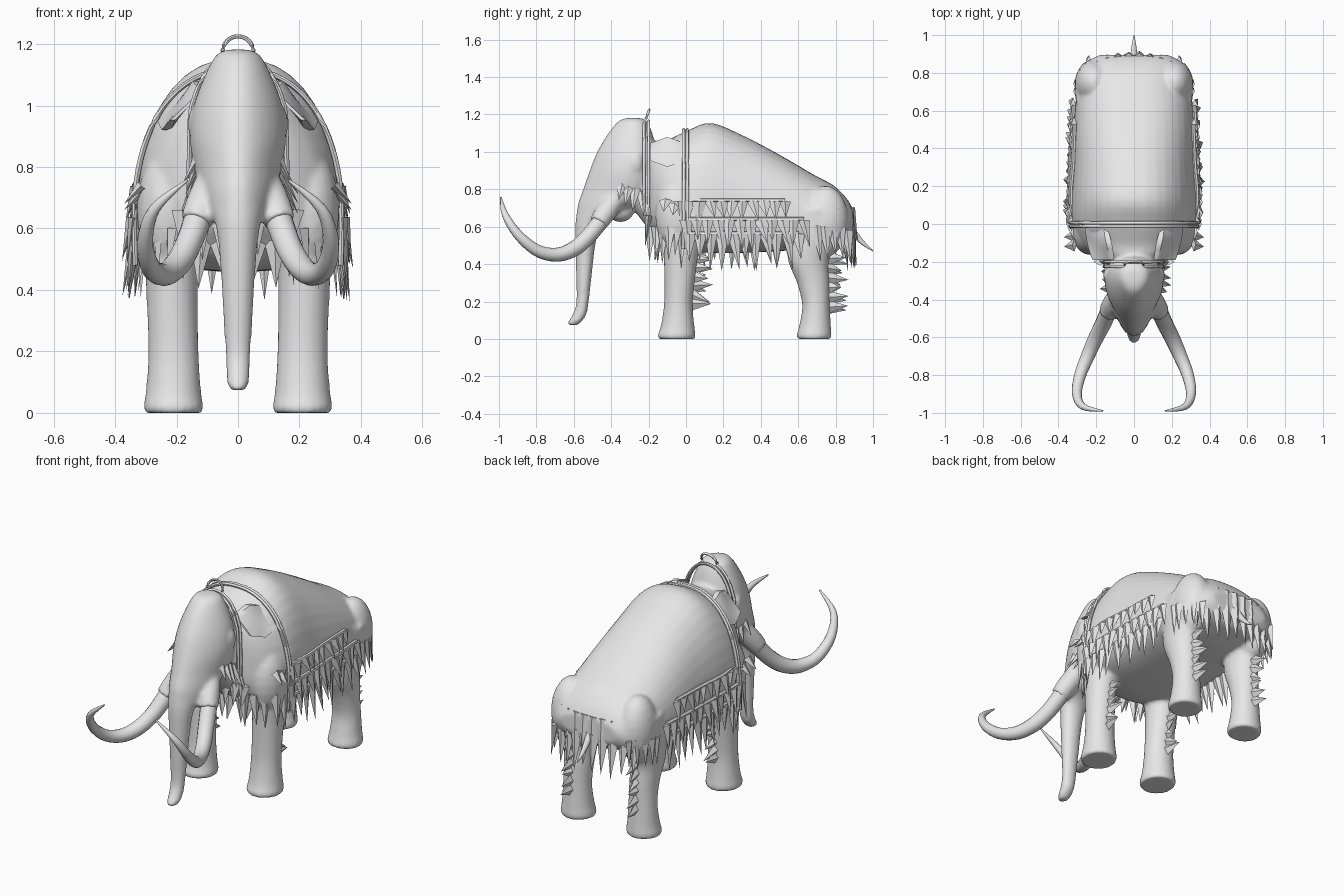
import bpy, bmesh, math, random
from mathutils import Vector as V

random.seed(4)
if "Cube" in bpy.data.objects:
    bpy.data.objects.remove(bpy.data.objects["Cube"], do_unlink=True)

grey = bpy.data.materials.new("plain grey")
grey.use_nodes = True
grey.diffuse_color = (0.8, 0.8, 0.8, 1)
grey.node_tree.nodes["Principled BSDF"].inputs["Base Color"].default_value = (0.8, 0.8, 0.8, 1)


def finish(name, bm, smooth=True):
    bmesh.ops.recalc_face_normals(bm, faces=bm.faces)
    mesh = bpy.data.meshes.new(name)
    bm.to_mesh(mesh)
    bm.free()
    ob = bpy.data.objects.new(name, mesh)
    bpy.context.collection.objects.link(ob)
    mesh.materials.append(grey)
    if smooth:
        bpy.ops.object.select_all(action='DESELECT')
        ob.select_set(True)
        bpy.context.view_layer.objects.active = ob
        bpy.ops.object.shade_smooth_by_angle(angle=math.radians(45))
    return ob


def spline(pts, steps=4):
    """Smooth curve through tuples of any length."""
    p = [V(q) for q in pts]
    p = [p[0]] + p + [p[-1]]
    out = []
    for a, b, c, d in zip(p, p[1:], p[2:], p[3:]):
        for i in range(steps):
            t = i / steps
            out.append(b + (c - a) * (t / 2) + (a * 2 - b * 5 + c * 4 - d) * (t * t / 2)
                       + (b * 3 - a - c * 3 + d) * (t ** 3 / 2))
    return out + [p[-1]]


def loft(name, rings):
    bm = bmesh.new()
    loops = [[bm.verts.new(v) for v in r] for r in rings]
    n = len(loops[0])
    for a, b in zip(loops, loops[1:]):
        for i in range(n):
            bm.faces.new((a[i], a[(i + 1) % n], b[(i + 1) % n], b[i]))
    bm.faces.new(loops[0])
    bm.faces.new(loops[-1])
    return finish(name, bm)


def angles(n):
    return [2 * math.pi * i / n for i in range(n)]


def power(value, p):
    return math.copysign(abs(value) ** p, value)


def tube(name, pts, n=10, steps=4):
    """Tube through (x, y, z, radius) points."""
    path = spline(pts, steps)
    rings = []
    for i, q in enumerate(path):
        d = (path[min(i + 1, len(path) - 1)] - path[max(i - 1, 0)]).to_3d()
        u = d.cross(V((0.3, 0.2, 1)) if abs(d.normalized().z) < 0.9 else V((0, 1, 0))).normalized()
        w = d.cross(u).normalized()
        r = max(q[3], 0.001)
        rings.append([q.to_3d() + (u * math.cos(a) + w * math.sin(a)) * r for a in angles(n)])
    return loft(name, rings)


def ball(name, centre, size):
    bm = bmesh.new()
    bmesh.ops.create_uvsphere(bm, u_segments=20, v_segments=12, radius=1)
    bmesh.ops.scale(bm, vec=size, verts=bm.verts)
    bmesh.ops.translate(bm, vec=centre, verts=bm.verts)
    return finish(name, bm)


def tuft(bm, base, tip, along, width, depth=0.016):
    """Flat pointed lock of hair."""
    base, tip, along = V(base), V(tip), V(along).normalized()
    out = along.cross(tip - base).normalized() * depth
    ring = [bm.verts.new(base + o) for o in (along * width, out, -along * width, -out)]
    end = bm.verts.new(tip)
    for i in range(4):
        bm.faces.new((ring[i], ring[(i + 1) % 4], end))
    bm.faces.new(ring)


def rand(a, b):
    return random.uniform(a, b)


# Torso: y, bottom, widest height, top, half width
torso = spline([(-.30, .72, .85, 1.0, .09), (-.21, .60, .75, 1.02, .14), (-.17, .56, .7, 1.05, .21),
                (-.11, .5, .66, 1.06, .28), (0, .47, .62, 1.11, .33), (.13, .46, .6, 1.155, .335),
                (.3, .46, .6, 1.09, .325), (.5, .47, .6, .985, .32), (.68, .48, .6, .88, .305),
                (.79, .5, .6, .82, .28), (.86, .52, .61, .75, .245), (.895, .57, .63, .69, .18)])


def torso_ring(s, n=40, grow=0.0):
    y, low, mid, top, w = s
    ring = []
    for a in angles(n):
        h = (top - mid if math.sin(a) > 0 else mid - low) + grow
        ring.append(V(((w + grow) * power(math.cos(a), .86), y, mid + h * power(math.sin(a), .9))))
    return ring


def half_width(y):
    return min(torso, key=lambda s: abs(s[0] - y))[4]


flesh = [loft("body", [torso_ring(s) for s in torso])]

# Head flowing into the trunk: height, front, back, half width
head = spline([(1.182, -.31, -.25, .03), (1.165, -.36, -.21, .07), (1.1, -.415, -.18, .105),
               (1.0, -.475, -.16, .14), (.9, -.515, -.16, .152), (.8, -.55, -.17, .14),
               (.73, -.575, -.24, .122), (.67, -.585, -.36, .095), (.61, -.592, -.455, .072),
               (.5, -.592, -.485, .059), (.35, -.588, -.503, .05), (.2, -.586, -.52, .041),
               (.13, -.607, -.533, .038), (.09, -.632, -.56, .034), (.073, -.628, -.58, .02)])
flesh.append(loft("head", [[V((s[3] * math.cos(a) * (1 + .25 * math.sin(a) * min(1, s[3] / .14)),
                               (s[1] + s[2]) / 2 + (s[2] - s[1]) / 2 * math.sin(a), s[0]))
                            for a in angles(28)] for s in head]))
flesh.append(ball("lower_jaw", (0, -.35, .68), (.07, .07, .055)))

# Legs: height, centre x, centre y, radius x, radius y
FRONT = [(.7, .21, -.02, .1, .12), (.5, .215, -.025, .09, .1), (.4, .215, -.03, .084, .088),
         (.2, .21, -.04, .082, .077), (.07, .21, -.045, .09, .09), (.02, .21, -.05, .098, .102),
         (0, .21, -.05, .094, .098)]
BACK = [(.7, .22, .7, .09, .15), (.55, .22, .68, .09, .14), (.42, .215, .655, .084, .11),
        (.3, .21, .68, .078, .087), (.18, .21, .695, .078, .074), (.07, .21, .69, .087, .085),
        (.02, .21, .685, .096, .094), (0, .21, .685, .092, .09)]
# Tusk: x, y, z, radius
TUSK = [(.125, -.44, .65, .045), (.165, -.53, .54, .043), (.205, -.61, .475, .041), (.245, -.7, .45, .037),
        (.285, -.8, .475, .032), (.302, -.9, .56, .026), (.27, -.967, .665, .018), (.165, -.99, .757, .004)]

for side, s in (("left", 1), ("right", -1)):
    for part, leg in (("front", FRONT), ("back", BACK)):
        flesh.append(loft(f"{side}_{part}_leg",
                          [[V((s * (q[1] + q[3] * math.cos(a)), q[2] + q[4] * math.sin(a), q[0]))
                            for a in angles(20)] for q in spline(leg)]))
    flesh.append(ball(f"{side}_shoulder", (s * .23, -.04, .66), (.1, .125, .2)))
    flesh.append(ball(f"{side}_haunch", (s * .212, .745, .63), (.102, .125, .19)))
    flesh.append(ball(f"{side}_ear", (s * .142, -.27, .94), (.022, .035, .055)))
    tube(f"{side}_tusk", [(s * x, y, z, r) for x, y, z, r in TUSK], 14)
    flesh.append(tube(f"{side}_tusk_socket", [(s * .08, -.36, .77, .05), (s * .11, -.42, .69, .057),
                                              (s * .138, -.468, .62, .052)], 14))
    # Padded flap between head and strap
    flap = bmesh.new()
    bmesh.ops.create_cube(flap, size=1)
    bmesh.ops.subdivide_edges(flap, edges=flap.edges, cuts=5, use_grid_fill=True)
    for v in flap.verts:
        x, y, z = v.co
        v.co = V((s * (.183 + .04 * y - .1 * z + .03 * x * (1 - 2 * y * y)), -.1 + .18 * y,
                  1.0 + z * (.16 - .13 * abs(y))))
    finish(f"{side}_neck_flap", flap)

    # Three hanging rows of hair on the flank, each below a ridge
    for k, (y0, y1, z0, z1, out) in enumerate(((-.1, .53, .735, .63, .0), (.0, .63, .635, .5, .012),
                                               (.02, .6, .56, .395, .008))):
        bm = bmesh.new()
        count = int((y1 - y0) / .055)
        for i in range(count + 1):
            y = y0 + (y1 - y0) * i / count
            x = half_width(y) + out
            tuft(bm, (s * x, y, z0), (s * (x + rand(.005, .035)), y + rand(-.01, .035), z1 + rand(-.035, .03)),
                 (0, 1, 0), rand(.03, .042))
        finish(f"{side}_flank_hair_{k + 1}", bm, False)
        ridge = [(s * (half_width(y) + out - .003), y, z0 + .005, .011)
                 for y in (y0, y0 + (y1 - y0) / 3, y0 + (y1 - y0) * 2 / 3, y1)]
        tube(f"{side}_flank_ridge_{k + 1}", ridge, 6)

    # Hair behind the legs, on the cheek, shoulder and haunch
    bm = bmesh.new()
    for y, z_low, z_high, reach in ((.03, .18, .42, .105), (.755, .16, .42, .1)):
        for i in range(6):
            z = z_low + (z_high - z_low) * i / 5
            tuft(bm, (s * .21, y, z + .01), (s * (.21 + rand(-.02, .02)), y + reach + rand(-.03, .015),
                 z + rand(-.04, .02)), (0, 0, 1), .038, .022)
    for i in range(5):
        y = -.34 + i * .034
        tuft(bm, (s * .13, y, .83 - .015 * i), (s * rand(.17, .2), y + rand(-.02, .02), .74 - .03 * i),
             (0, 1, 0), .03)
    for y, z in ((-.11, .74), (-.06, .72)):
        tuft(bm, (s * .315, y, z), (s * .37, y - .01, z - .06), (0, 1, 0), .035)
    for i in range(5):
        y = .7 + i * .04
        x = .305 - .016 * max(0, i - 1) ** 1.3
        tuft(bm, (s * x, y, .58 + rand(0, .03)), (s * (x + .012), y + .02, rand(.4, .46)), (0, 1, 0), .034)
    for i in range(6):
        y = -.19 + i * .034
        x = .17 + min(i, 3) * .045
        tuft(bm, (s * x, y, .6), (s * (x + rand(0, .02)), y - .005, rand(.37, .46)), (.5 * s, 1, 0), .034)
    finish(f"{side}_leg_and_cheek_hair", bm, False)

# Fuse the flesh into one soft skin
bpy.ops.object.select_all(action='DESELECT')
for ob in flesh:
    ob.select_set(True)
bpy.context.view_layer.objects.active = flesh[0]
bpy.ops.object.join()
remesh = flesh[0].modifiers.new("fuse", 'REMESH')
remesh.mode = 'VOXEL'
remesh.voxel_size = .011
remesh.use_smooth_shade = True
soften = flesh[0].modifiers.new("soften", 'SMOOTH')
soften.factor = .5
soften.iterations = 6

# Chest and rump fringes in two staggered layers
bm = bmesh.new()
for z, y in ((.66, -.2), (.56, -.15)):
    for i in range(7):
        x = -.18 + i * .06
        tuft(bm, (x, y, z), (x + rand(-.015, .015), y - rand(0, .02), z - rand(.11, .17)), (1, 0, 0), .036, .02)
finish("chest_hair", bm, False)
bm = bmesh.new()
for z, y, drop in ((.7, .885, .15), (.6, .89, .2)):
    for i in range(10):
        x = -.25 + i * .0556
        yy = y - 1.1 * x * x
        tuft(bm, (x, yy, z), (x * 1.03, yy + rand(.015, .04), z - drop - rand(-.03, .04)), (1, 0, 0), .038, .02)
finish("rump_hair", bm, False)
tube("tail", [(0, .87, .6, .025), (0, .92, .54, .016), (0, .955, .505, .011), (0, 1.0, .47, .002)], 8)

# Body strap, head strap and top ring
strap = next(t for t in torso if abs(t[0]) < .005)
arch = [V((.335, -.005, .48))] + torso_ring(strap, 40, .008)[:21] + [V((-.335, -.005, .48))]
for k, shift in enumerate((-.012, .006)):
    tube(f"body_strap_{k + 1}", [(v.x, v.y + shift, v.z, .009) for v in arch], 8, 2)
for k, y in enumerate((-.225, -.2)):
    tube(f"head_strap_{k + 1}", [(.16 * math.cos(a), y, .86 + .305 * math.sin(a) ** .8 if 0 < a < 3.1 else .7, .008)
                                 for a in [math.pi * i / 14 for i in range(15)]], 8, 2)
tube("top_ring", [(.05 * math.cos(a), -.215 + .018 * math.sin(a), 1.175 + .05 * math.sin(a), .007)
                  for a in [math.pi * i / 8 for i in range(9)]], 8, 2)
